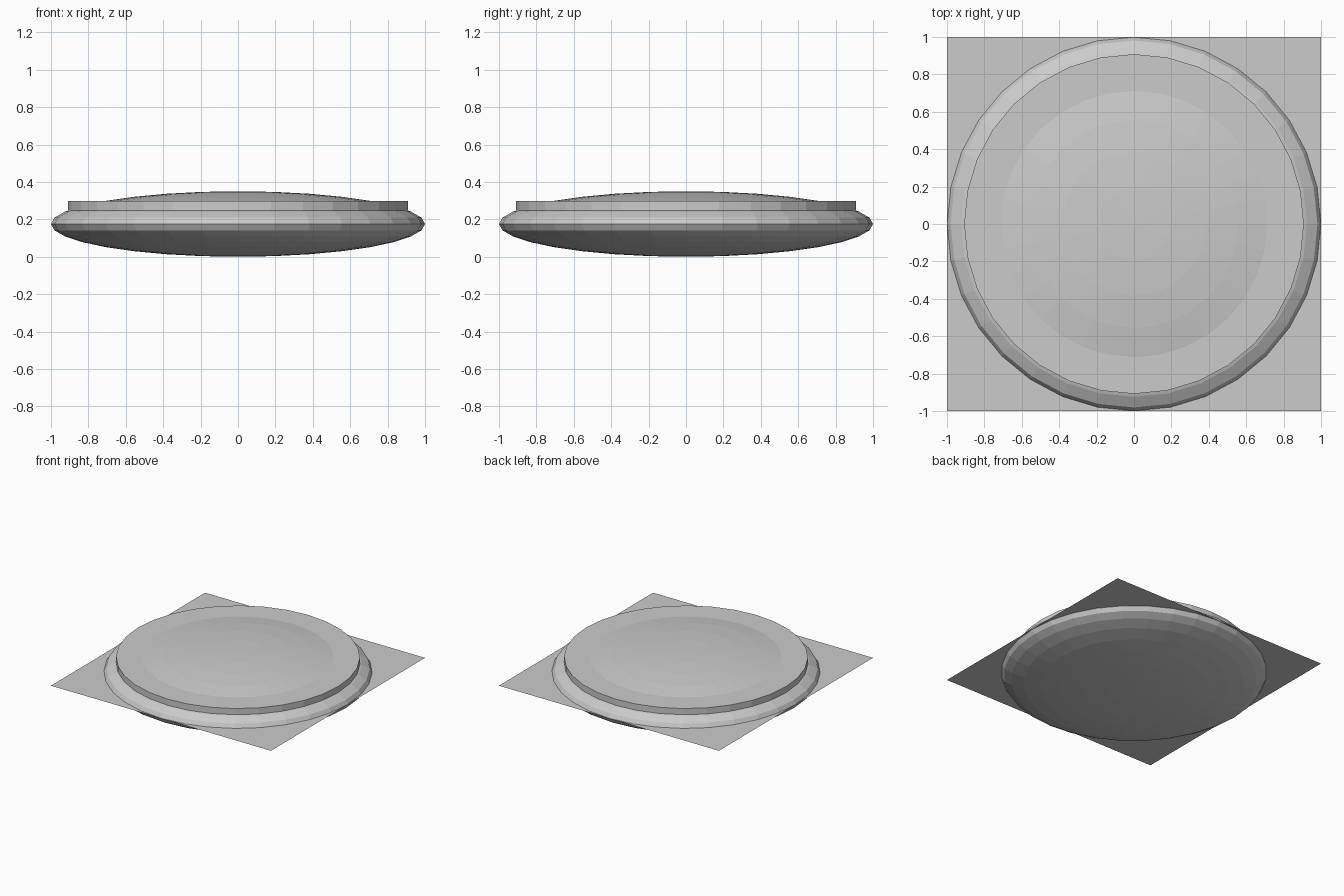
import bpy

if "Cube" in bpy.data.objects:
    bpy.data.objects.remove(bpy.data.objects["Cube"])

MID = 0.175  # height of the widest ring

# Flattened lens-shaped body
bpy.ops.mesh.primitive_uv_sphere_add(segments=32, ring_count=16, radius=1, location=(0, 0, MID))
body = bpy.context.object
body.name = "disc_body"
body.scale = (1, 1, MID)
bpy.ops.object.transform_apply(location=False, rotation=False, scale=True)

# Raised flat rim on the upper side
TOP, BOTTOM = 0.298, 0.2
bpy.ops.mesh.primitive_cylinder_add(vertices=32, radius=0.908, depth=TOP - BOTTOM,
                                    location=(0, 0, (TOP + BOTTOM) / 2))
bpy.context.object.name = "raised_rim"

# Thin square sheet through the middle
bpy.ops.mesh.primitive_plane_add(size=2, location=(0, 0, MID + 0.002))
bpy.context.object.name = "square_sheet"
